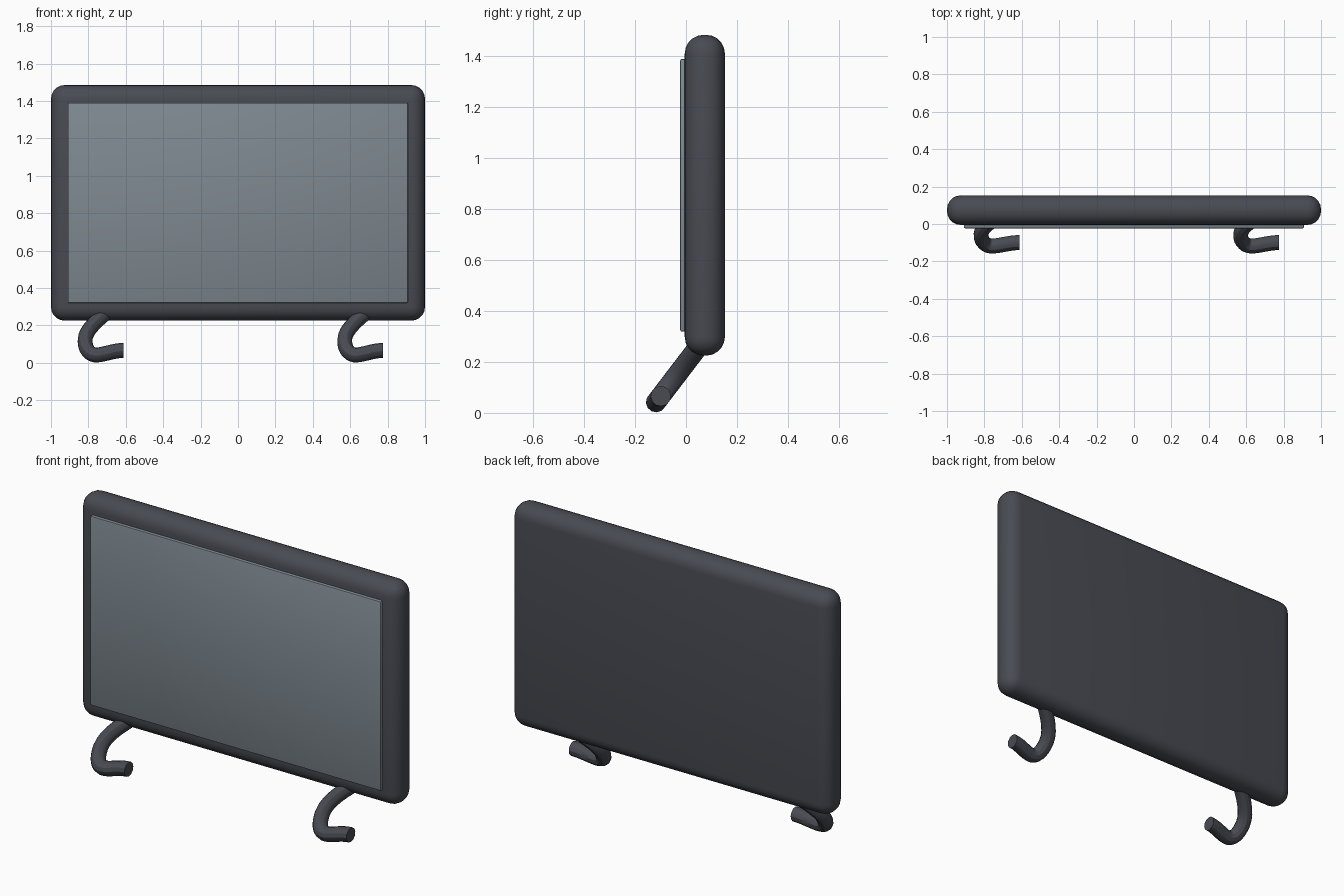
import bpy

if "Cube" in bpy.data.objects:
    bpy.data.objects.remove(bpy.data.objects["Cube"])

def material(name, colour):
    m = bpy.data.materials.new(name)
    m.diffuse_color = (*colour, 1)
    m.use_nodes = True
    m.node_tree.nodes["Principled BSDF"].inputs["Base Color"].default_value = m.diffuse_color
    return m

dark = material("dark_plastic", (0.065, 0.07, 0.085))
glass = material("grey_glass", (0.21, 0.25, 0.28))

def smooth(ob):
    bpy.ops.object.select_all(action='DESELECT')
    ob.select_set(True)
    bpy.context.view_layer.objects.active = ob
    bpy.ops.object.shade_smooth_by_angle()

def rounded_box(name, lo, hi, bevel, segments, mat):
    centre = [(a + b) / 2 for a, b in zip(lo, hi)]
    bpy.ops.mesh.primitive_cube_add(size=1, location=centre)
    ob = bpy.context.object
    ob.name = name
    ob.scale = [b - a for a, b in zip(lo, hi)]
    bpy.ops.object.transform_apply(location=False, rotation=False, scale=True)
    mod = ob.modifiers.new("bevel", 'BEVEL')
    mod.width = bevel
    mod.segments = segments
    bpy.ops.object.modifier_apply(modifier=mod.name)
    ob.data.materials.append(mat)
    smooth(ob)
    return ob

# Housing and slightly raised display panel
rounded_box("housing", (-1, -0.005, 0.225), (1, 0.153, 1.485), 0.074, 5, dark)
rounded_box("display_panel", (-0.91, -0.023, 0.32), (0.908, 0.02, 1.39), 0.006, 2, glass)

# Hooked tube feet lying in a tilted plane
def tilted(x, z):
    return (x, -0.1 + (z - 0.065) / 1.31, z)

# (left handle, point, right handle)
path = [
    ((-0.66, 0.305), (-0.69, 0.28), (-0.735, 0.24)),
    ((-0.818, 0.18), (-0.818, 0.12), (-0.818, 0.075)),
    ((-0.795, 0.037), (-0.75, 0.042), (-0.71, 0.046)),
    ((-0.66, 0.066), (-0.613, 0.066), (-0.57, 0.066)),
]

cu = bpy.data.curves.new("foot_path", 'CURVE')
cu.dimensions = '3D'
cu.bevel_depth = 0.04
cu.bevel_resolution = 4
cu.resolution_u = 8
cu.use_fill_caps = True
sp = cu.splines.new('BEZIER')
sp.bezier_points.add(len(path) - 1)
for bp, (l, c, r) in zip(sp.bezier_points, path):
    bp.handle_left_type = bp.handle_right_type = 'FREE'
    bp.co, bp.handle_left, bp.handle_right = tilted(*c), tilted(*l), tilted(*r)
left = bpy.data.objects.new("left_foot", cu)
bpy.context.collection.objects.link(left)
bpy.ops.object.select_all(action='DESELECT')
left.select_set(True)
bpy.context.view_layer.objects.active = left
bpy.ops.object.convert(target='MESH')
left = bpy.context.object
left.data.materials.clear()
left.data.materials.append(dark)
smooth(left)

right = left.copy()
right.name = "right_foot"
right.location.x += 1.388
bpy.context.collection.objects.link(right)
